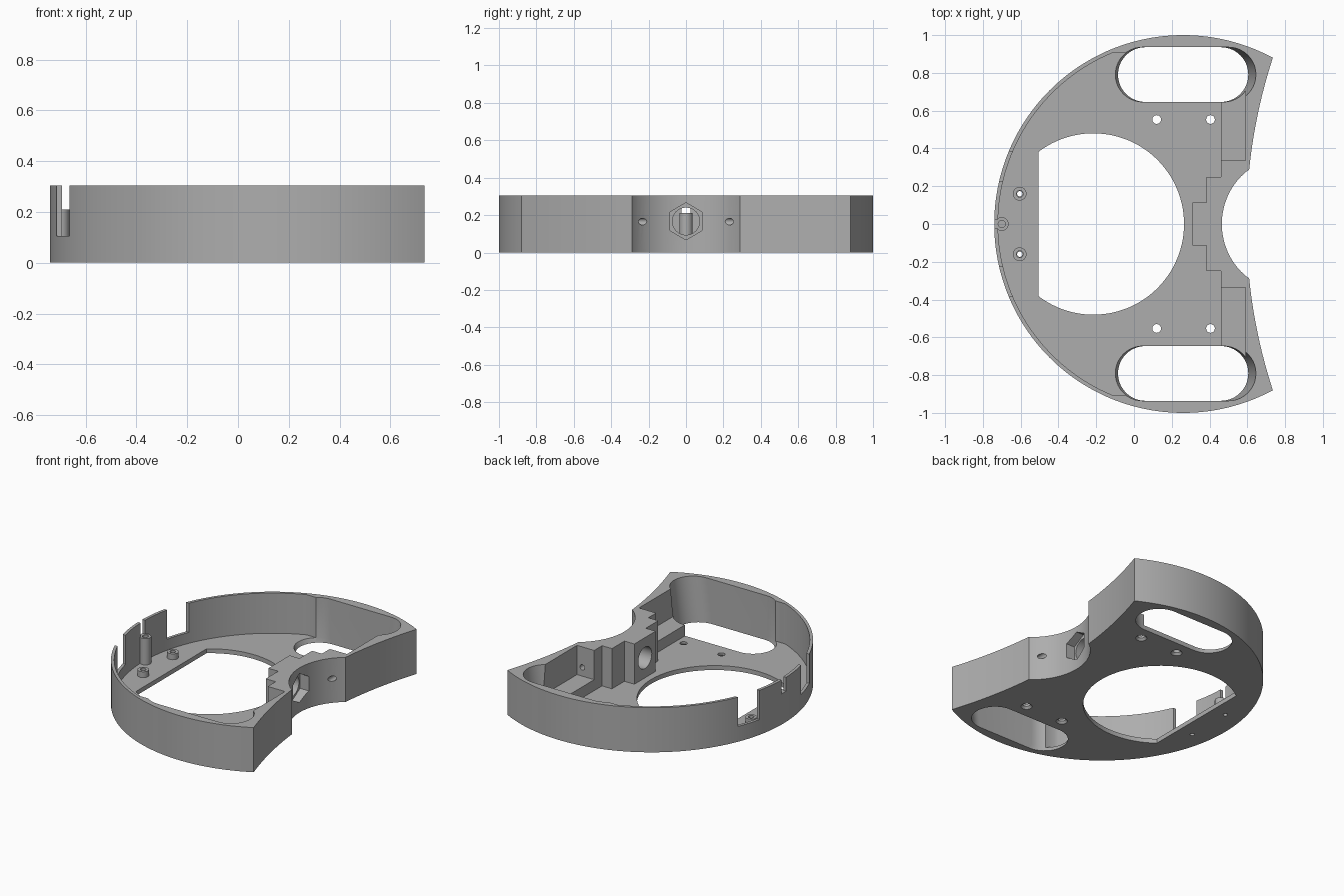
import bpy, bmesh
from math import sin, cos, pi, radians, sqrt
from mathutils import Matrix

HEIGHT, FLOOR, LEDGE = 0.305, 0.03, 0.105
OVER = 0.4            # cutters end above the rim
CX = 0.26             # centre of the outer round

cube = bpy.data.objects.get("Cube")
if cube:
    bpy.data.objects.remove(cube, do_unlink=True)

grey = bpy.data.materials.new("plain_grey")
grey.use_nodes = True
COLOUR = (0.42, 0.42, 0.42, 1)
grey.diffuse_color = COLOUR
grey.node_tree.nodes["Principled BSDF"].inputs["Base Color"].default_value = COLOUR


def loft(name, rings):
    """Closed solid through rings of equal point count."""
    bm = bmesh.new()
    loops = [[bm.verts.new(p) for p in ring] for ring in rings]
    for low, high in zip(loops, loops[1:]):
        for i in range(len(low)):
            j = (i + 1) % len(low)
            bm.faces.new((low[i], low[j], high[j], high[i]))
    bm.faces.new(loops[0][::-1])
    bm.faces.new(loops[-1])
    bmesh.ops.recalc_face_normals(bm, faces=bm.faces)
    mesh = bpy.data.meshes.new(name)
    bm.to_mesh(mesh)
    bm.free()
    mesh.materials.append(grey)
    obj = bpy.data.objects.new(name, mesh)
    bpy.context.collection.objects.link(obj)
    return obj


def prism(name, outline, z0, z1):
    return loft(name, [[(x, y, z) for x, y in outline] for z in (z0, z1)])


def box(name, x0, x1, y0, y1, z0, z1):
    return prism(name, [(x0, y0), (x1, y0), (x1, y1), (x0, y1)], z0, z1)


def arc(cx, cy, r, a0, a1, n):
    return [(cx + r * cos(a0 + (a1 - a0) * i / n),
             cy + r * sin(a0 + (a1 - a0) * i / n)) for i in range(n + 1)]


def rod(name, x, y, z0, z1, r, n=32, r_top=None):
    rings = [[(px, py, z) for px, py in arc(x, y, rad, 0, 2 * pi, n)[:-1]]
             for z, rad in ((z0, r), (z1, r if r_top is None else r_top))]
    return loft(name, rings)


def turn(obj, axis, angle, place):
    obj.data.transform(Matrix.Translation(place) @ Matrix.Rotation(angle, 4, axis))
    return obj


def cut(target, cutter):
    cutter.hide_render = True
    mod = target.modifiers.new("cut", 'BOOLEAN')
    mod.operation, mod.solver, mod.object = 'DIFFERENCE', 'EXACT', cutter
    bpy.context.view_layer.objects.active = target
    bpy.ops.object.modifier_apply(modifier=mod.name)
    bpy.data.objects.remove(cutter, do_unlink=True)


def finish(obj):
    bpy.ops.object.select_all(action='DESELECT')
    obj.select_set(True)
    bpy.context.view_layer.objects.active = obj
    bpy.ops.object.shade_smooth_by_angle(angle=radians(30))


def mirrored(points):
    """Upper half outline plus its reflection across y = 0."""
    return points + [(x, -y) for x, y in reversed(points)]


# Body: round outside, two shallow hollow flanks and a small scoop on the right
scoop = [(0.828 - sqrt(0.1318 - y * y), y) for y in [0.285 * (i + 0.5) / 12 for i in range(12)]]
flank = [(3.43 - sqrt(8.037 - y * y), y) for y in [0.288 + 0.592 * i / 12 for i in range(13)]]
rim = arc(CX, 0, 1.0, radians(61.64), radians(179), 72)
body = prism("ring_body", mirrored(scoop + flank + rim[1:]), 0, HEIGHT)

# Main cavity, leaving the stepped bearing block standing
wall = arc(CX, 0, 0.98, radians(112.56), radians(179), 48)
steps = [(0.31, 0.115), (0.385, 0.115), (0.385, 0.25), (0.46, 0.25), (0.46, 0.905)]
cut(body, prism("cavity_cutter", mirrored(steps + wall), FLOOR, OVER))


# Wheel wells: rounded slots with leaning ends
def slot_ring(side, left, right, z):
    r, cy = 0.145, side * 0.791
    ends = arc(right - r, cy, r, -pi / 2, pi / 2, 20) + arc(left + r, cy, r, pi / 2, 3 * pi / 2, 20)
    return [(x, y, z) for x, y in ends]


for side in (-1, 1):
    cut(body, loft("well_cutter", [slot_ring(side, -0.08, 0.604, -0.01),
                                   slot_ring(side, -0.10, 0.609, FLOOR + 0.002),
                                   slot_ring(side, -0.10, 0.647, HEIGHT + 0.01)]))
    # Raised ledge pocket beside each well
    y0, y1 = sorted((side * 0.335, side * 0.75))
    cut(body, box("ledge_cutter", 0.44, 0.59, y0, y1, LEDGE, OVER))
    # Notch in the outer wall
    y0, y1 = sorted((side * 0.225, side * 0.385))
    cut(body, box("notch_cutter", -0.8, -0.6, y0, y1, LEDGE, OVER))
    # Screw hole from the pocket into the scoop
    bolt = rod("bolt_cutter", 0, 0, -0.1, 0.1, 0.018, 20)
    cut(body, turn(bolt, 'X', pi / 2, (0.55, side * 0.28, 0.165)))
    # Countersunk floor holes
    for x in (0.12, 0.405):
        cut(body, rod("floor_hole_cutter", x, side * 0.553, -0.01, 0.1, 0.023, 24))
        cut(body, rod("countersink_cutter", x, side * 0.553, -0.01, 0.018, 0.044, 24, 0.02))
    cut(body, rod("boss_hole_cutter", -0.605, side * 0.16, -0.01, 0.1, 0.014, 20))

# Slit in the wall above the tall post
cut(body, box("slit_cutter", -0.8, -0.65, -0.024, 0.024, 0.21, OVER))

# Large floor opening with one straight side
half = 2.22
opening = arc(-0.215, 0, 0.48, -half, half, 80)
cut(body, prism("opening_cutter", opening, -0.01, 0.1))

# Hexagonal recess and round bore through the bearing block
cut(body, turn(rod("bore_cutter", 0, 0, -0.2, 0.2, 0.073, 40), 'Y', pi / 2, (0.4, 0, 0.167)))
cut(body, turn(rod("hex_cutter", 0, 0, 0, 0.2, 0.099, 6), 'Y', pi / 2, (0.41, 0, 0.167)))
finish(body)

# Mounting posts with bored centres
for name, x, y, top, bore, start in (("tall_post", -0.70, 0, 0.21, 0.019, 0.1),
                                     ("left_boss", -0.605, 0.16, 0.07, 0.018, 0.0),
                                     ("right_boss", -0.605, -0.16, 0.07, 0.018, 0.0)):
    post = rod(name, x, y, FLOOR - 0.005, top, 0.036)
    cut(post, rod("post_cutter", x, y, start, OVER, bore, 24))
    finish(post)
